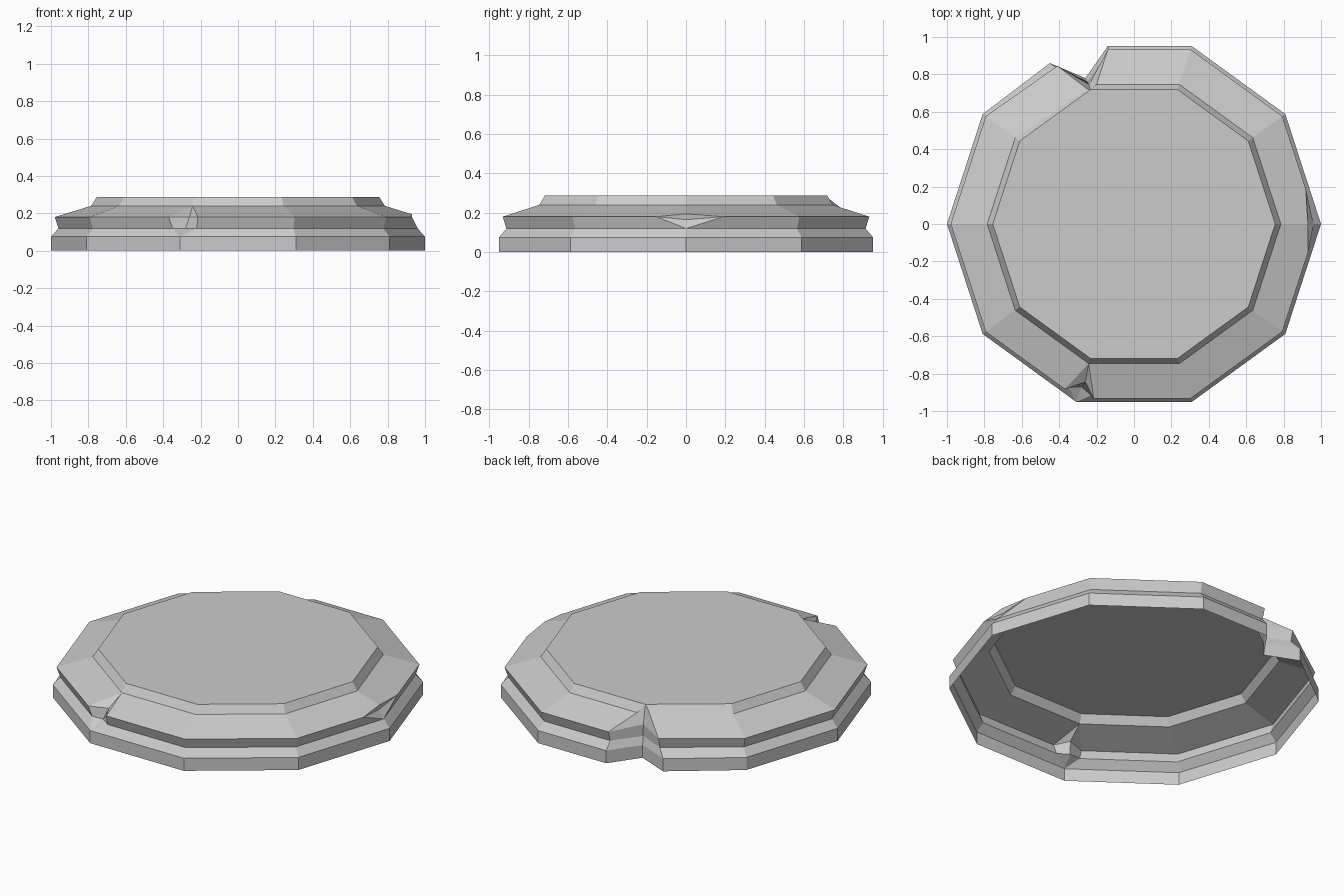
import bpy
import bmesh
from math import cos, sin, pi

cube = bpy.data.objects.get("Cube")
if cube:
    bpy.data.objects.remove(cube)

SIDES = 10
# Profile rings from the foot to the top edge: corner radius, height.
# The upper rim is listed twice so a chip can open between its two copies.
PROFILE = [(1.0, 0.0), (1.0, 0.075), (0.96, 0.12), (0.98, 0.18),
           (0.98, 0.18), (0.785, 0.24), (0.755, 0.287)]
LOWER_RIM, UPPER_RIM, STEP = 3, 4, 5

# Damaged corners: corner -> ring -> start, inner and end points (x, y, z)
CHIPS = {0: {}, 3: {}, 7: {}}

# Small nick in the rim on the +x corner
nick_start, nick_end = (0.931, -0.15, 0.18), (0.918, 0.19, 0.18)
CHIPS[0][LOWER_RIM] = [nick_start, (0.925, 0, 0.165), nick_end]
CHIPS[0][UPPER_RIM] = [nick_start, (0.93, 0, 0.195), nick_end]

# Deep notch at the back, running down to the floor
for ring, (_, z) in enumerate(PROFILE[:STEP]):
    if ring < 2:
        points = [(-0.14, 0.951), (-0.26, 0.78), (-0.45, 0.86)]
    elif ring == 2:
        points = [(-0.14, 0.913), (-0.25, 0.76), (-0.41, 0.83)]
    else:
        points = [(-0.14, 0.932), (-0.24, 0.745), (-0.41, 0.845)]
    CHIPS[3][ring] = [(x, y, z) for x, y in points]
CHIPS[3][STEP] = [(-0.20, 0.747, 0.24), (-0.235, 0.72, 0.28), (-0.25, 0.722, 0.275)]

# Chip in the two middle rings at the front
CHIPS[7][2] = [(-0.35, -0.874, 0.12), (-0.28, -0.87, 0.12), (-0.22, -0.913, 0.12)]
for ring in (LOWER_RIM, UPPER_RIM):
    CHIPS[7][ring] = [(-0.37, -0.883, 0.18), (-0.26, -0.845, 0.18), (-0.215, -0.932, 0.18)]


def ring_points(ring):
    """Points around one ring; damaged corners always take three columns."""
    radius, z = PROFILE[ring]
    points = []
    for corner in range(SIDES):
        a = 2 * pi * corner / SIDES
        plain = (radius * cos(a), radius * sin(a), z)
        if corner in CHIPS:
            points += CHIPS[corner].get(ring, [plain] * 3)
        else:
            points.append(plain)
    return points


bm = bmesh.new()
shared = {}


def vert(co):
    key = tuple(round(c, 4) for c in co)
    if key not in shared:
        shared[key] = bm.verts.new(co)
    return shared[key]


def add_face(corners):
    unique = list(dict.fromkeys(corners))
    if len(unique) > 2:
        bm.faces.new(unique)


# Side bands, open underneath
rings = [[vert(p) for p in ring_points(i)] for i in range(len(PROFILE))]
for low, high in zip(rings, rings[1:]):
    for k in range(len(low)):
        n = (k + 1) % len(low)
        add_face([low[k], low[n], high[n], high[k]])
# Flat top
add_face(rings[-1])

mesh = bpy.data.meshes.new("stone_plinth")
bm.to_mesh(mesh)
bm.free()

stone = bpy.data.materials.new("grey_stone")
stone.use_nodes = True
colour = (0.6, 0.6, 0.6, 1)
stone.diffuse_color = colour
stone.node_tree.nodes["Principled BSDF"].inputs["Base Color"].default_value = colour
mesh.materials.append(stone)

plinth = bpy.data.objects.new("stone_plinth", mesh)
bpy.context.collection.objects.link(plinth)
